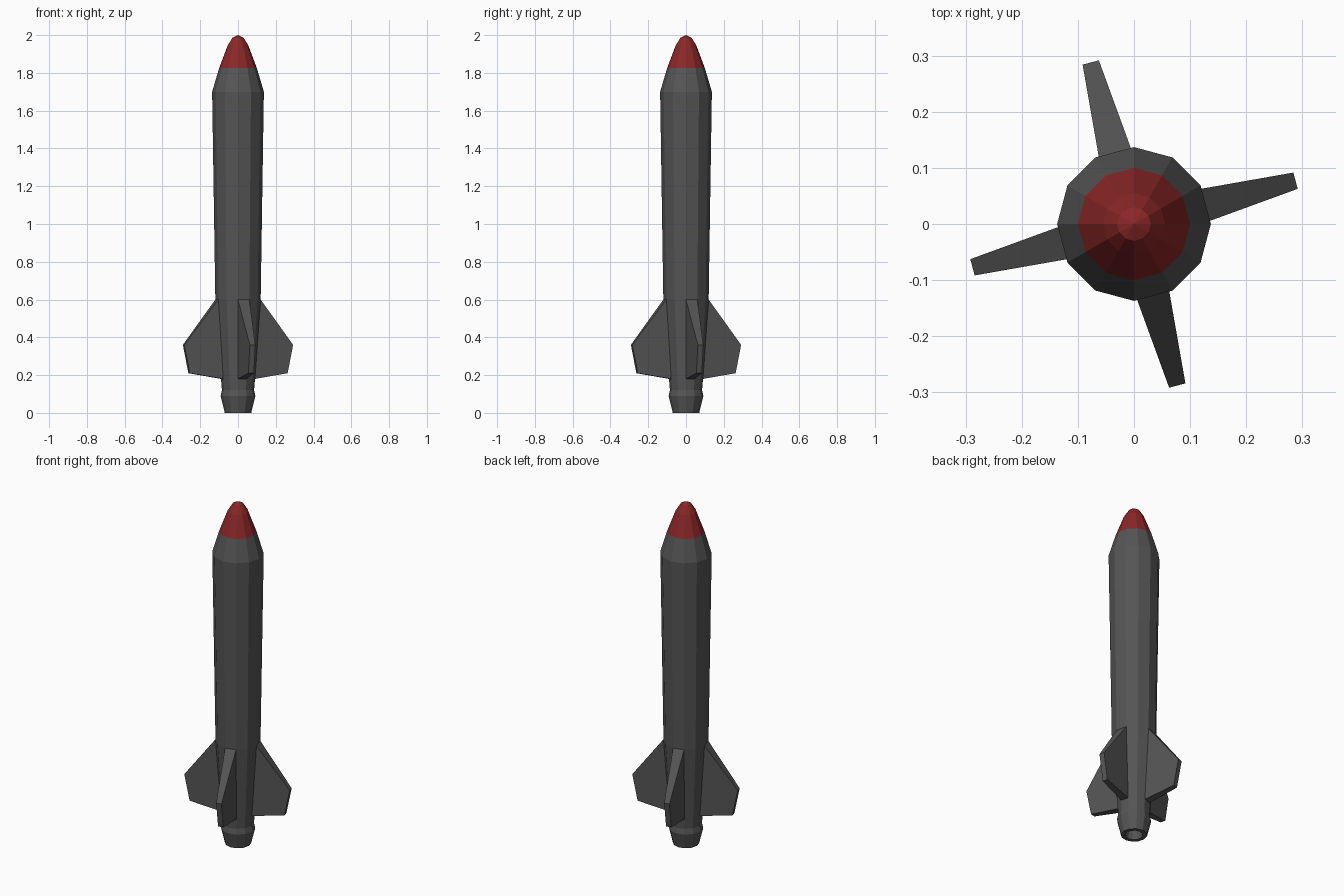
import bpy, bmesh, math
from mathutils import Vector

if "Cube" in bpy.data.objects:
    bpy.data.objects.remove(bpy.data.objects["Cube"])

SIDES = 12


def material(name, color):
    m = bpy.data.materials.new(name)
    m.diffuse_color = (*color, 1)
    m.use_nodes = True
    m.node_tree.nodes["Principled BSDF"].inputs["Base Color"].default_value = m.diffuse_color
    return m


grey = material("dark_grey", (0.09, 0.09, 0.09))
red = material("nose_red", (0.26, 0.02, 0.02))


def lathe(name, profile, mat, edit=None):
    """Spin a (radius, z) profile into a faceted shell; radius 0 closes to a point."""
    bm = bmesh.new()
    rings = []
    for r, z in profile:
        if r == 0:
            rings.append([bm.verts.new((0, 0, z))] * SIDES)
        else:
            rings.append([bm.verts.new((r * math.cos(a), r * math.sin(a), z))
                          for a in (i * math.tau / SIDES for i in range(SIDES))])
    for low, high in zip(rings, rings[1:]):
        for i in range(SIDES):
            j = (i + 1) % SIDES
            quad = [low[i], low[j], high[j], high[i]]
            bm.faces.new(list(dict.fromkeys(quad)))
    if edit:
        edit(bm)
    bm.normal_update()
    mesh = bpy.data.meshes.new(name)
    bm.to_mesh(mesh)
    bm.free()
    mesh.materials.append(mat)
    ob = bpy.data.objects.new(name, mesh)
    bpy.context.collection.objects.link(ob)
    return ob


def add_fins(bm):
    """Pull four tapered, swept fins out of the tail panels."""
    bm.faces.ensure_lookup_table()
    panels = [f for f in bm.faces if 0.3 < f.calc_center_median().z < 0.5]
    for panel in panels[::3]:
        c = panel.calc_center_median()
        out = Vector((c.x, c.y, 0)).normalized()
        side = Vector((-out.y, out.x, 0))
        tip = bmesh.ops.extrude_discrete_faces(bm, faces=[panel])["faces"][0]
        for v in tip.verts:
            sign = 1 if v.co.dot(side) > 0 else -1
            top = v.co.z > 0.4
            reach, z, half = (0.298, 0.36, 0.015) if top else (0.268, 0.21, 0.015)
            v.co = out * reach + side * sign * half + Vector((0, 0, z))


# Body tube with fins
lathe("body", [(0.085, 0.12), (0.09, 0.18), (0.12, 0.60), (0.137, 1.70), (0.10, 1.825)],
      grey, add_fins)

# Red nose tip
lathe("nose_cone", [(0.10, 1.825), (0.055, 1.945), (0.03, 1.985), (0, 2.0)], red)

# Hollow exhaust nozzle
lathe("nozzle", [(0, 0.07), (0.035, 0.07), (0.048, 0), (0.07, 0), (0.092, 0.09), (0.085, 0.12)], grey)
